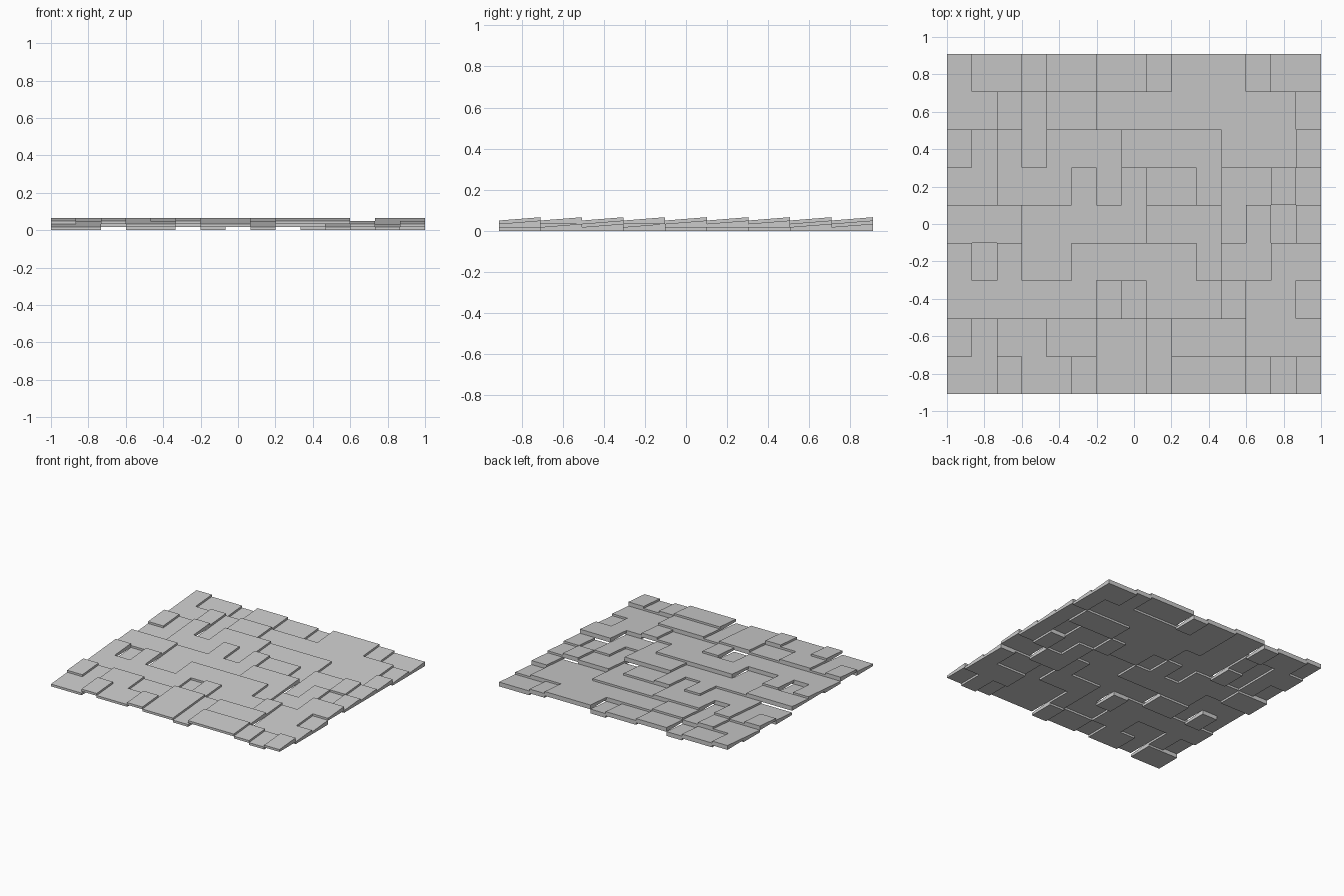
import bpy, bmesh
from itertools import groupby

if "Cube" in bpy.data.objects:
    bpy.data.objects.remove(bpy.data.objects["Cube"])

# Height step (0-2) of each shingle, one string per course, front to back
COURSES = [
    "002112110222101",
    "212211221222000",
    "111111021112110",
    "202002222210022",
    "222111112220101",
    "001112121101121",
    "212022211110001",
    "112122111111110",
    "211022110222100",
]
COLS, ROWS = 15, len(COURSES)
W, D = 2.0 / COLS, 1.82 / ROWS
STEP, FRONT = 0.016, 0.018      # level spacing, front edge thickness


def wedge(bm, x0, x1, y0, y1, z):
    """Shingle with a flat base and a top rising toward the back."""
    profile = [(y0, z), (y1, z), (y1, z + FRONT + STEP), (y0, z + FRONT)]
    left = [bm.verts.new((x0, y, h)) for y, h in profile]
    right = [bm.verts.new((x1, y, h)) for y, h in profile]
    bm.faces.new(left)
    bm.faces.new(right[::-1])
    for i in range(4):
        j = (i + 1) % 4
        bm.faces.new((left[i], right[i], right[j], left[j]))


# One object per course; neighbours at the same height form one wide shingle
for r, levels in enumerate(COURSES):
    bm = bmesh.new()
    y0 = -0.91 + r * D
    c = 0
    for level, run in groupby(levels):
        n = len(list(run))
        wedge(bm, -1 + c * W, -1 + (c + n) * W, y0, y0 + D, int(level) * STEP)
        c += n
    bmesh.ops.recalc_face_normals(bm, faces=bm.faces)
    name = f"shingle_course_{r + 1}"
    mesh = bpy.data.meshes.new(name)
    bm.to_mesh(mesh)
    bm.free()
    bpy.context.collection.objects.link(bpy.data.objects.new(name, mesh))
